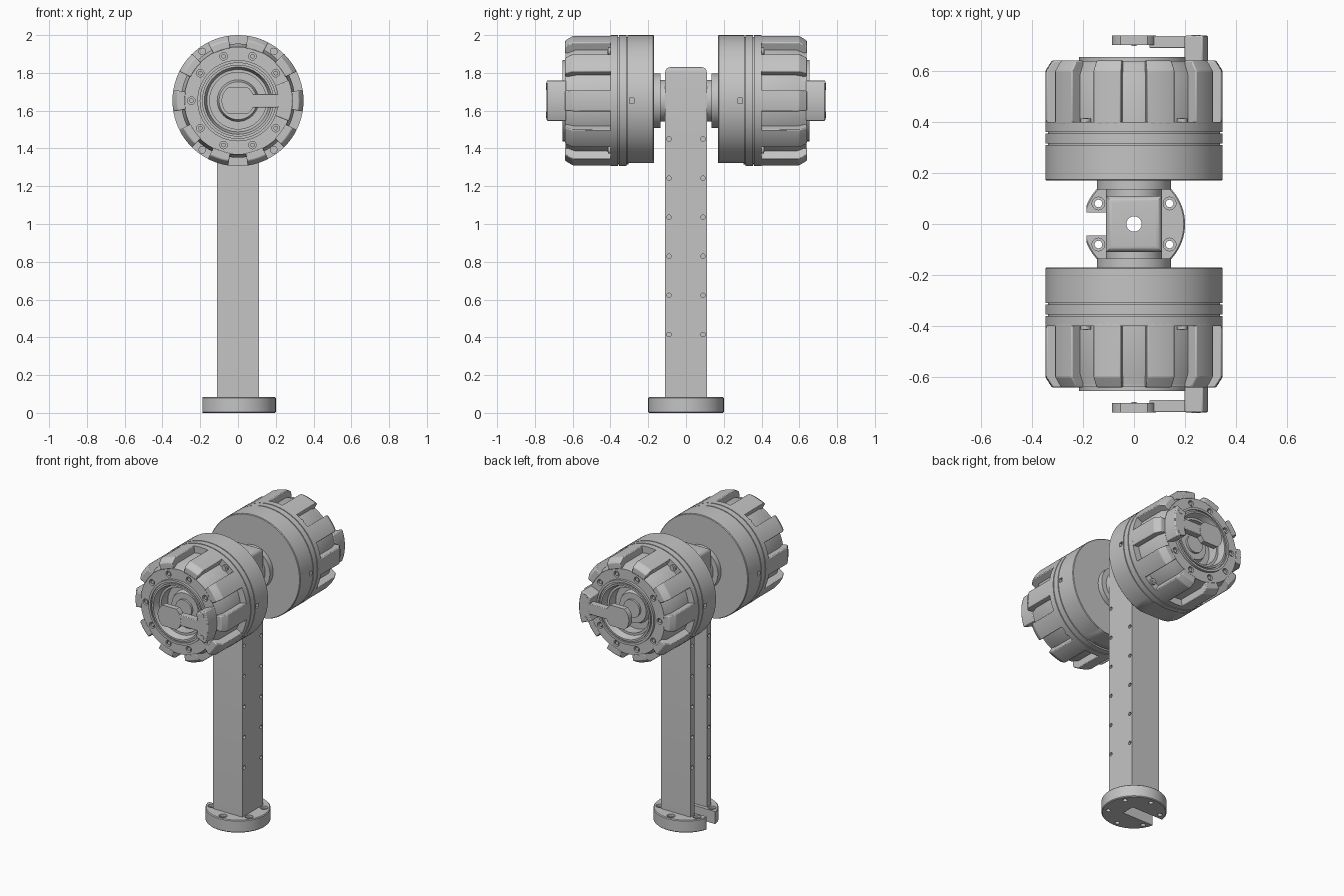
import bpy, bmesh, math
from mathutils import Matrix, Vector

if "Cube" in bpy.data.objects:
    bpy.data.objects.remove(bpy.data.objects["Cube"])

CZ = 1.653  # axle height
R = 0.347  # wheel radius


def material(name, value):
    m = bpy.data.materials.new(name)
    m.use_nodes = True
    m.diffuse_color = (value, value, value, 1)
    m.node_tree.nodes["Principled BSDF"].inputs["Base Color"].default_value = (value, value, value, 1)
    return m


GREY = material("light grey", 0.55)


def shade(ob):
    bpy.ops.object.select_all(action="DESELECT")
    ob.select_set(True)
    bpy.context.view_layer.objects.active = ob
    bpy.ops.object.shade_smooth_by_angle(angle=math.radians(30))


def finish(bm, name, mirror=False, bevel=0):
    bmesh.ops.remove_doubles(bm, verts=bm.verts, dist=1e-5)
    bmesh.ops.recalc_face_normals(bm, faces=bm.faces)
    me = bpy.data.meshes.new(name)
    bm.to_mesh(me)
    bm.free()
    me.materials.append(GREY)
    ob = bpy.data.objects.new(name, me)
    bpy.context.collection.objects.link(ob)
    shade(ob)
    if bevel:
        b = ob.modifiers.new("Bevel", "BEVEL")
        b.width, b.segments, b.limit_method = bevel, 2, "ANGLE"
    if mirror:
        m = ob.modifiers.new("Mirror", "MIRROR")
        m.use_axis = (False, True, False)
        m.use_mirror_merge = False
    return ob


def sweep(bm, profile, start=0, end=360, steps=72):
    """Turn a closed (radius, y) outline about the axle; capped if partial."""
    full = end - start == 360
    rings = []
    for i in range(steps if full else steps + 1):
        a = math.radians(start + (end - start) * i / steps)
        rings.append([bm.verts.new((r * math.cos(a), y, CZ + r * math.sin(a))) for r, y in profile])
    n = len(profile)
    for i in range(steps):
        p, q = rings[i], rings[(i + 1) % len(rings)]
        for j in range(n):
            k = (j + 1) % n
            if profile[j][0] or profile[k][0]:
                bm.faces.new((p[j], p[k], q[k], q[j]))
    if not full:
        bm.faces.new(rings[0])
        bm.faces.new(rings[-1][::-1])


def box(bm, low, high):
    low, high = Vector(low), Vector(high)
    mat = Matrix.Translation((low + high) / 2) @ Matrix.Diagonal((*(high - low), 1))
    bmesh.ops.create_cube(bm, size=1, matrix=mat)


def cylinder(bm, centre, radius, depth, axis="Z", segments=20):
    turn = {"Z": Matrix(), "X": Matrix.Rotation(math.pi / 2, 4, "Y"),
            "Y": Matrix.Rotation(math.pi / 2, 4, "X")}[axis]
    bmesh.ops.create_cone(bm, cap_ends=True, segments=segments, radius1=radius, radius2=radius,
                          depth=depth, matrix=Matrix.Translation(centre) @ turn)


def polar(r, degrees, y):
    a = math.radians(degrees)
    return (r * math.cos(a), y, CZ + r * math.sin(a))


def cut(target, *builders):
    """Subtract each cutter mesh in turn, then restore crisp shading."""
    for build in builders:
        bm = bmesh.new()
        build(bm)
        cutter = finish(bm, "cutter")
        cutter.hide_render = True
        mod = target.modifiers.new("Cut", "BOOLEAN")
        mod.operation, mod.solver, mod.object = "DIFFERENCE", "EXACT", cutter
        bpy.context.view_layer.objects.active = target
        bpy.ops.object.modifier_move_to_index(modifier="Cut", index=0)
        bpy.ops.object.modifier_apply(modifier="Cut")
        bpy.data.objects.remove(cutter)
    shade(target)


# --- Post: rounded top, open channel on the -x side, rows of screw holes
bm = bmesh.new()
box(bm, (-0.11, -0.11, 0.05), (0.11, 0.11, 1.83))
top = [e for e in bm.edges if all(v.co.z > 1.8 for v in e.verts)]
bmesh.ops.bevel(bm, geom=top, offset=0.025, segments=5, profile=0.5, affect="EDGES")
post = finish(bm, "post")


def post_screw_holes(bm):
    for i in range(6):
        for y in (-0.09, 0.09):
            for x in (-0.11, 0.11):
                cylinder(bm, (x, y, 0.415 + 0.207 * i), 0.012, 0.05, "X", 12)


cut(post, lambda bm: box(bm, (-0.3, -0.068, 0), (0.07, 0.068, 1.72)),
    lambda bm: cylinder(bm, (0, 0, 1.8), 0.03, 0.4), post_screw_holes)

# --- Base flange: round, slotted, six counterbored holes
bm = bmesh.new()
cylinder(bm, (0, 0, 0.0425), 0.2, 0.085, segments=72)
rims = [e for e in bm.edges if len({round(v.co.z, 3) for v in e.verts}) == 1]
bmesh.ops.bevel(bm, geom=rims, offset=0.005, segments=1, affect="EDGES")
base = finish(bm, "base_flange")


def flange_holes(radius, z, depth):
    def build(bm):
        for i in range(6):
            a = math.radians(30 + 60 * i)
            cylinder(bm, (0.161 * math.cos(a), 0.161 * math.sin(a), z), radius, depth)
    return build


cut(base, lambda bm: box(bm, (-0.3, -0.045, -0.1), (0.05, 0.045, 0.2)),
    lambda bm: box(bm, (-0.3, -0.15, -0.1), (-0.187, 0.15, 0.2)),
    flange_holes(0.015, 0.04, 0.3), flange_holes(0.025, 0.085, 0.03))

# --- Axle collars between post and wheels
bm = bmesh.new()
sweep(bm, [(0, 0.1), (0.11, 0.1), (0.11, 0.135), (0.145, 0.135), (0.145, 0.175), (0, 0.175)])
finish(bm, "axle_collar", mirror=True)

# --- Drum, with a slightly flattened underside and side slots
bm = bmesh.new()
sweep(bm, [(0, 0.17), (R - 0.004, 0.17), (R, 0.174), (R, 0.31), (0, 0.31)])
for v in bm.verts:
    v.co.z = max(v.co.z, CZ - 0.33)
drum = finish(bm, "drum", mirror=True)


def drum_slots(bm):
    for x in (-R, R):
        box(bm, (x - 0.04, 0.275, CZ - 0.014), (x + 0.04, 0.3, CZ + 0.014))


cut(drum, drum_slots)

# --- Grooved rings
bm = bmesh.new()
sweep(bm, [(0.2, 0.305), (R - 0.01, 0.305), (R - 0.01, 0.316), (R, 0.316), (R, 0.355),
           (R - 0.01, 0.355), (R - 0.01, 0.361), (R, 0.361), (R, 0.4), (0.2, 0.4)])
finish(bm, "grooved_ring", mirror=True)

# --- Wheel core with its stepped hub recess and sunken bolt holes
bm = bmesh.new()
sweep(bm, [(0, 0.39), (0.302, 0.39), (0.302, 0.585), (0.285, 0.625), (0.285, 0.638),
           (0.215, 0.638), (0.215, 0.655), (0.2, 0.655), (0.2, 0.645), (0.19, 0.645),
           (0.19, 0.655), (0.178, 0.655), (0.165, 0.61), (0.15, 0.61), (0.15, 0.54),
           (0.11, 0.54), (0.1, 0.57), (0.06, 0.57), (0.06, 0.585), (0, 0.585)])
core = finish(bm, "wheel_core", mirror=True)


def bolt_holes(bm):
    for i in range(10):
        cylinder(bm, polar(0.247, 36 * i, 0.638), 0.02, 0.04, "Y")


cut(core, bolt_holes)

# --- Ten chamfered teeth
bm = bmesh.new()
for i in range(10):
    sweep(bm, [(0.28, 0.39), (R, 0.39), (R, 0.6), (0.322, 0.64), (0.28, 0.64)],
          36 * i - 9.5, 36 * i + 9.5, 6)
finish(bm, "wheel_teeth", mirror=True, bevel=0.005)

# --- Bolts sunk in the wheel face
bm = bmesh.new()
for i in range(10):
    cylinder(bm, polar(0.247, 36 * i, 0.62), 0.012, 0.026, "Y")
finish(bm, "face_bolts", mirror=True)

# --- Short screw heads in four of the pockets, against the ring
bm = bmesh.new()
for angle in (54, 126, 234, 306):
    cylinder(bm, polar(0.322, angle, 0.4), 0.02, 0.025, "Y")
    cylinder(bm, polar(0.322, angle, 0.4), 0.01, 0.032, "Y", 6)
finish(bm, "pocket_screws", mirror=True)

# --- Sensor arm: curved foot, bar and round head
bm = bmesh.new()
sweep(bm, [(0.212, 0.635), (0.29, 0.635), (0.29, 0.738), (0.212, 0.738)], -22, 22, 12)
finish(bm, "arm_foot", mirror=True, bevel=0.006)

bm = bmesh.new()
box(bm, (0.06, 0.69, CZ - 0.036), (0.225, 0.737, CZ + 0.036))
finish(bm, "arm_bar", mirror=True, bevel=0.004)

bm = bmesh.new()
cylinder(bm, (0, 0.72, CZ), 0.087, 0.036, "Y", 48)
for v in bm.verts:
    v.co.z = min(max(v.co.z, CZ - 0.07), CZ + 0.07)
cylinder(bm, (0, 0.703, CZ), 0.01, 0.01, "Y", 12)
finish(bm, "arm_head", mirror=True)

bm = bmesh.new()
for angle in (-17, 17):
    cylinder(bm, polar(0.254, angle, 0.737), 0.018, 0.006, "Y")
finish(bm, "arm_bolts", mirror=True)
